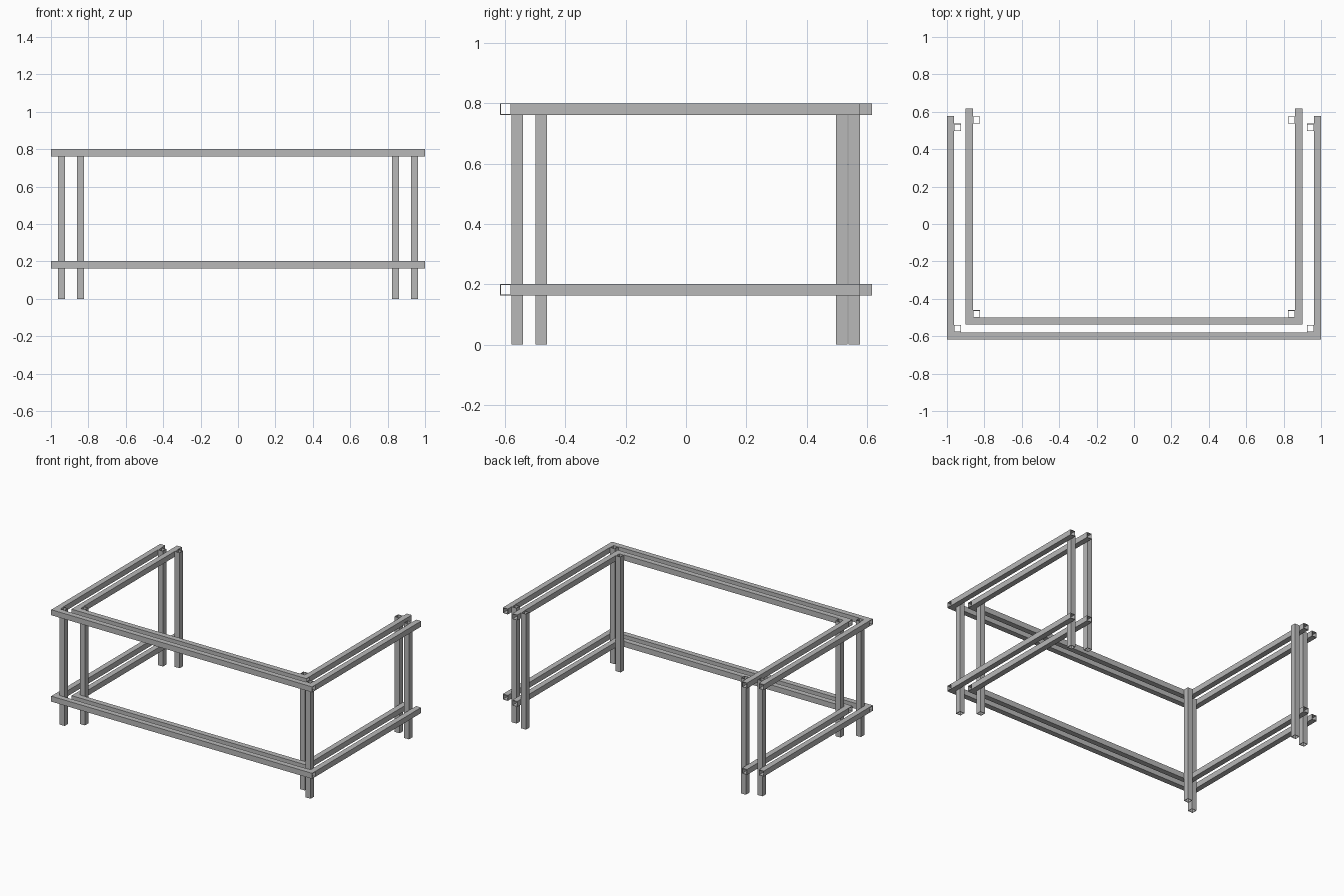
import bpy
import bmesh
from mathutils import Vector

cube = bpy.data.objects.get("Cube")
if cube:
    bpy.data.objects.remove(cube, do_unlink=True)

W = 0.038      # tube width
WALL = 0.003   # wall thickness
TOP = 0.8

steel = bpy.data.materials.new("grey_steel")
steel.use_nodes = True
grey = (0.48, 0.48, 0.48, 1)
steel.diffuse_color = grey
steel.node_tree.nodes["Principled BSDF"].inputs["Base Color"].default_value = grey


def tube(name, low, high, axis):
    """Open-ended square tube filling the box low..high, running along axis."""
    low, high = Vector(low), Vector(high)
    bm = bmesh.new()
    bmesh.ops.create_cube(bm, size=1)
    ends = [f for f in bm.faces if abs(f.normal[axis]) > 0.9]
    bmesh.ops.delete(bm, geom=ends, context="FACES")
    for v in bm.verts:
        v.co = v.co * (high - low)
    mesh = bpy.data.meshes.new(name)
    bm.to_mesh(mesh)
    bm.free()
    mesh.materials.append(steel)
    obj = bpy.data.objects.new(name, mesh)
    obj.location = (low + high) / 2
    bpy.context.collection.objects.link(obj)
    wall = obj.modifiers.new("wall", "SOLIDIFY")
    wall.thickness = WALL
    wall.offset = -1
    wall.use_even_offset = True


# Each frame: half width, front beam y, rail back end, front post y, back post y
frames = {
    "outer": (1.0, -0.617, 0.577, -0.579, 0.498),
    "inner": (0.9, -0.537, 0.617, -0.499, 0.538),
}

for frame, (half, front, back, post_front, post_back) in frames.items():
    for level, z in (("lower", 0.163), ("upper", TOP - W)):
        # Front beam
        tube(f"{frame}_{level}_front_beam", (-half, front, z),
             (half, front + W, z + W), 0)
        # Side rails butting against the beam
        for side, s in (("left", 1), ("right", -1)):
            x = s * (half - W / 2)
            tube(f"{frame}_{level}_{side}_rail", (x - W / 2, front + W, z),
                 (x + W / 2, back, z + W), 1)
    # Posts on the inner side of the rails
    for side, s in (("left", 1), ("right", -1)):
        x = s * (half - W * 1.5)
        for place, y in (("front", post_front), ("back", post_back)):
            tube(f"{frame}_{place}_{side}_post", (x - W / 2, y, 0),
                 (x + W / 2, y + W, TOP), 2)
